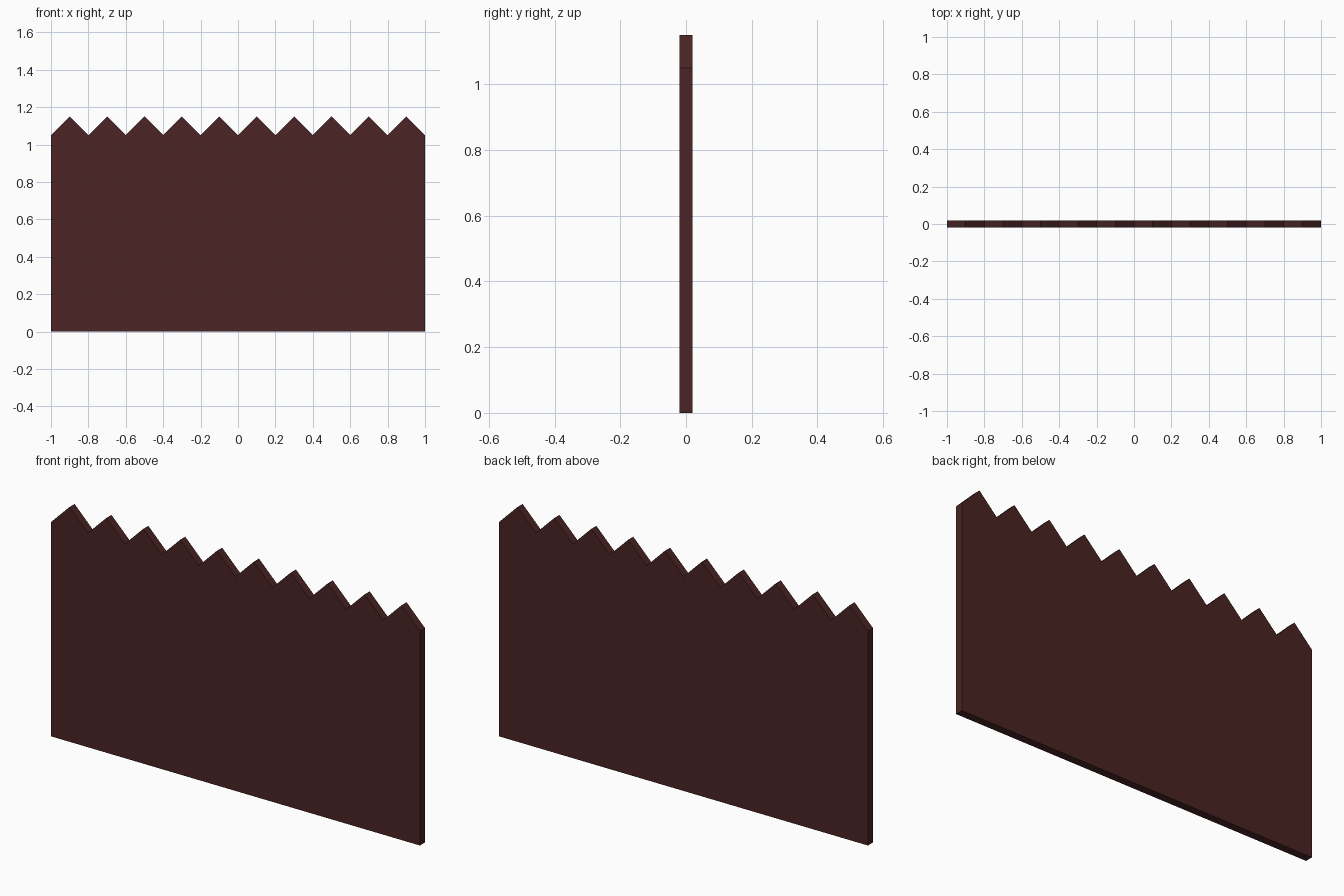
import bpy
import bmesh

if "Cube" in bpy.data.objects:
    bpy.data.objects.remove(bpy.data.objects["Cube"])

PICKETS = 10
WIDTH = 0.2
SHOULDER = 1.05
PEAK = 1.15
DEPTH = 0.04

wood = bpy.data.materials.new("dark red brown wood")
wood.diffuse_color = (0.07, 0.0176, 0.0176, 1.0)
wood.use_nodes = True
wood.node_tree.nodes["Principled BSDF"].inputs["Base Color"].default_value = wood.diffuse_color

# Saw-toothed outline of the joined pickets
outline = [(-1.0, 0.0), (1.0, 0.0), (1.0, SHOULDER)]
for i in range(PICKETS):
    right = 1.0 - i * WIDTH
    outline += [(right - WIDTH / 2, PEAK), (right - WIDTH, SHOULDER)]

# Extrude the outline through the panel thickness
bm = bmesh.new()
face = bm.faces.new([bm.verts.new((x, -DEPTH / 2, z)) for x, z in outline])
ext = bmesh.ops.extrude_face_region(bm, geom=[face], use_keep_orig=True)
moved = [g for g in ext["geom"] if isinstance(g, bmesh.types.BMVert)]
bmesh.ops.translate(bm, verts=moved, vec=(0, DEPTH, 0))
bmesh.ops.recalc_face_normals(bm, faces=bm.faces)

mesh = bpy.data.meshes.new("picket_fence_panel")
bm.to_mesh(mesh)
bm.free()
mesh.materials.append(wood)
panel = bpy.data.objects.new("picket_fence_panel", mesh)
bpy.context.collection.objects.link(panel)
